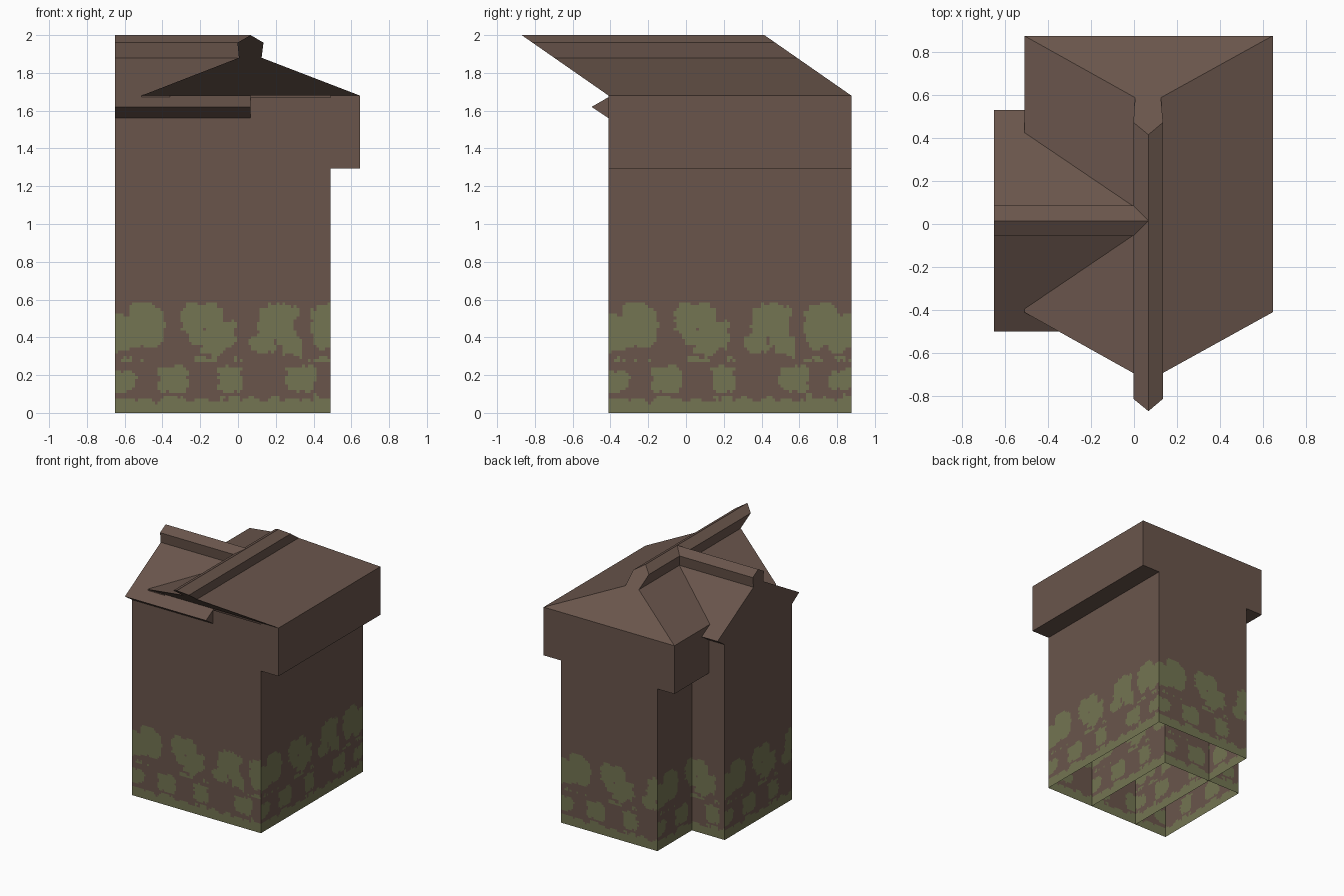
import bpy, bmesh
from mathutils import Vector, noise

cube = bpy.data.objects.get("Cube")
if cube:
    bpy.data.objects.remove(cube, do_unlink=True)


def make_material(name, colour):
    mat = bpy.data.materials.new(name)
    mat.use_nodes = True
    mat.diffuse_color = (*colour, 1)
    mat.node_tree.nodes["Principled BSDF"].inputs["Base Color"].default_value = (*colour, 1)
    return mat


BROWN = make_material("brown plaster", (0.142, 0.091, 0.071))
GREEN = make_material("moss green", (0.172, 0.178, 0.084))

# Main dimensions
LEFT, RIGHT, FRONT, BACK = -0.36, 0.49, -0.41, 0.875
WING_END, WING_BACK, RIDGE_X = -0.65, 0.44, 0.067
EAVE, LEAN = 1.68, 0.46 / 0.32


def finish(name, bm, recalc=True):
    if recalc:
        bmesh.ops.recalc_face_normals(bm, faces=bm.faces)
    mesh = bpy.data.meshes.new(name)
    bm.to_mesh(mesh)
    bm.free()
    for mat in (BROWN, GREEN):
        mesh.materials.append(mat)
    obj = bpy.data.objects.new(name, mesh)
    bpy.context.collection.objects.link(obj)
    return obj


def prism(name, near, far):
    """Closed solid between two matching outlines."""
    bm = bmesh.new()
    a = [bm.verts.new(p) for p in near]
    b = [bm.verts.new(p) for p in far]
    bm.faces.new(a)
    bm.faces.new(b)
    for i in range(len(a)):
        j = (i + 1) % len(a)
        bm.faces.new((a[i], a[j], b[j], b[i]))
    return finish(name, bm)


# Moss patches: start, end, bottom, top, measured from each wall's left edge
PATCHES = [
    (-0.05, 0.13, 0.32, 0.52), (0.06, 0.26, 0.34, 0.59),
    (0.35, 0.57, 0.40, 0.59), (0.41, 0.64, 0.31, 0.50),
    (0.76, 0.97, 0.36, 0.58), (0.71, 0.86, 0.32, 0.42), (0.88, 0.99, 0.30, 0.42),
    (1.04, 1.22, 0.34, 0.58), (1.14, 1.30, 0.32, 0.52),
    (-0.05, 0.11, 0.11, 0.24), (0.22, 0.39, 0.10, 0.25),
    (0.54, 0.68, 0.11, 0.25), (0.90, 1.07, 0.11, 0.25), (1.17, 1.32, 0.12, 0.24),
]


def is_moss(u, z):
    wobble = noise.noise(Vector((u * 16, z * 16, 3))) + 0.5 * noise.noise(Vector((u * 40, z * 40, 7)))
    if z < 0.075 + 0.05 * wobble:
        return True
    if abs(z - 0.285) < 0.013:
        return wobble > 0.15
    for u0, u1, z0, z1 in PATCHES:
        du = (2 * u - u0 - u1) / (u1 - u0)
        dz = (2 * z - z0 - z1) / (z1 - z0)
        if du ** 4 + dz ** 4 < 0.85 + 0.9 * wobble:
            return True
    return False


def wall(name, start, end, top=EAVE, band=0.6, cell=0.015):
    """Wall sheet with a finely divided, mossy lower band."""
    start, end = Vector((*start, 0)), Vector((*end, 0))
    length = (end - start).length
    cols, rows = round(length / cell), round(band / cell)
    bm = bmesh.new()
    grid = [[bm.verts.new(start.lerp(end, c / cols) + Vector((0, 0, band * r / rows)))
             for c in range(cols + 1)] for r in range(rows + 1)]
    for r in range(rows):
        for c in range(cols):
            face = bm.faces.new((grid[r][c], grid[r][c + 1], grid[r + 1][c + 1], grid[r + 1][c]))
            face.material_index = int(is_moss((c + 0.5) * length / cols, (r + 0.5) * band / rows))
    upper = [bm.verts.new((p.x, p.y, top)) for p in (end, start)]
    bm.faces.new(grid[rows] + upper)
    return finish(name, bm, recalc=False)


# Outer and partition walls, open at the bottom
wall("front_wall", (WING_END, FRONT), (RIGHT, FRONT), 1.67)
wall("left_wall", (RIGHT, FRONT), (RIGHT, BACK))
wall("back_wall", (RIGHT, BACK), (LEFT, BACK))
wall("right_wall", (LEFT, BACK), (LEFT, FRONT))
wall("wing_back_wall", (RIDGE_X, WING_BACK), (WING_END, WING_BACK), 1.66)
wall("wing_end_wall", (WING_END, WING_BACK), (WING_END, FRONT), 1.6)
wall("wing_inner_wall", (RIDGE_X, FRONT), (RIDGE_X, WING_BACK), 1.6)

# Deep boxed eaves on both long sides
for name, x0, x1 in (("left_eave", RIGHT, 0.645), ("right_eave", -0.51, LEFT)):
    outline = [(x0, 1.295), (x1, 1.295), (x1, EAVE), (x0, EAVE)]
    prism(name, [(x, FRONT, z) for x, z in outline], [(x, BACK, z) for x, z in outline])

# Main roof and ridge cap, leaning forward at both ends
slopes = [(-0.51, EAVE), (0.645, EAVE), (0.125, 1.88), (0.005, 1.88)]
cap = [(0.005, 1.88), (0.125, 1.88), (0.135, 1.96), (RIDGE_X, 2.0), (-0.003, 1.96)]
for name, outline in (("main_roof", slopes), ("main_ridge_cap", cap)):
    ends = [[(x, y - (z - EAVE) * LEAN, z) for x, z in outline] for y in (FRONT, BACK)]
    prism(name, *ends)

# Side wing roof and ridge cap with upright ends
MID = 0.015
half_roof = [(0.425, 1.56), (0.515, 1.62), (0.062, 1.88)]
half_cap = [(0.062, 1.88), (0.07, 1.96)]
for name, half, peak in (("wing_roof", half_roof, []), ("wing_ridge_cap", half_cap, [(0, 2.0)])):
    outline = half + peak + [(-d, z) for d, z in reversed(half)]
    ends = [[(x, MID + d, z) for d, z in outline] for x in (WING_END, RIDGE_X)]
    prism(name, *ends)
